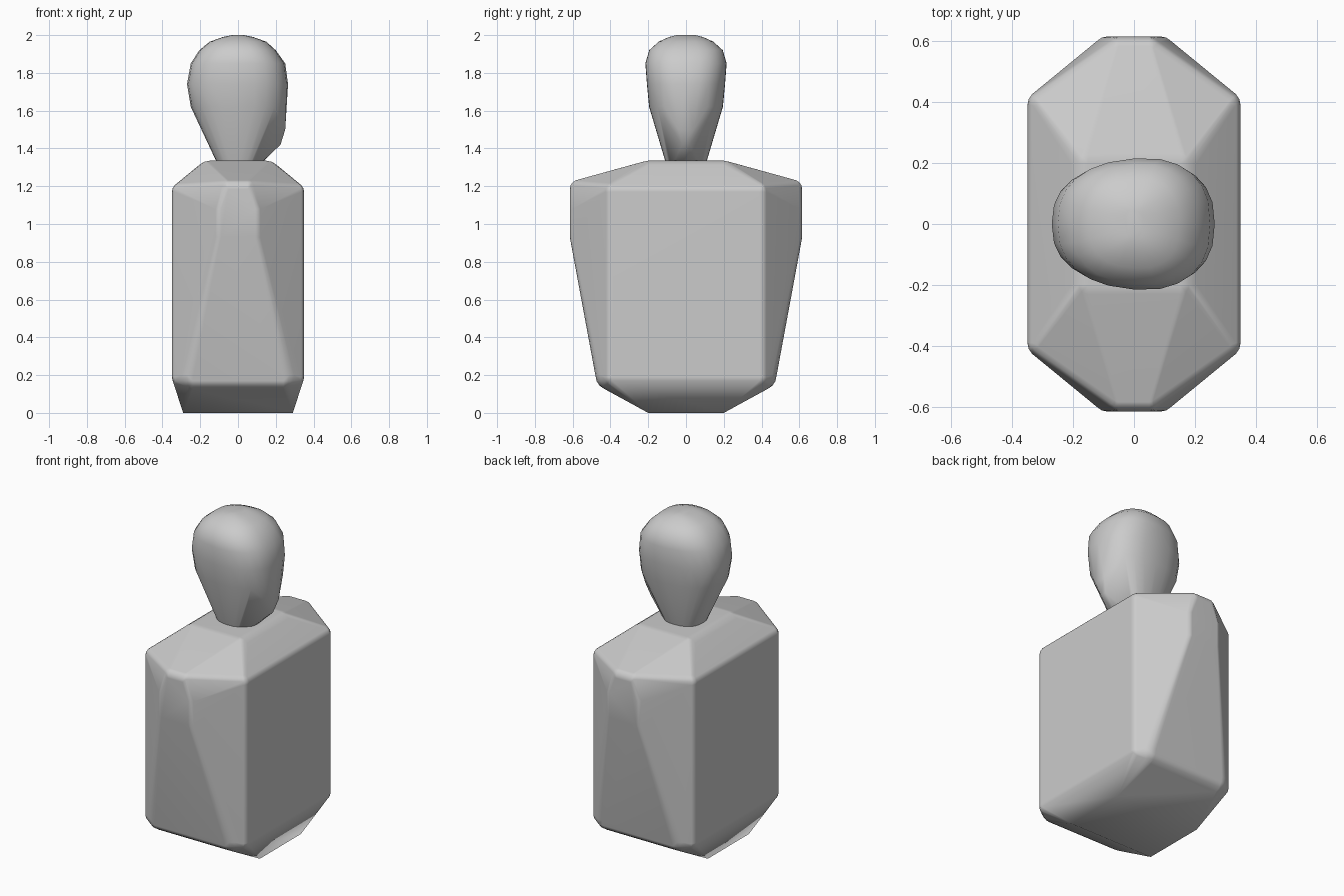
import bpy, bmesh, math
from mathutils import Vector, Matrix

if "Cube" in bpy.data.objects:
    bpy.data.objects.remove(bpy.data.objects["Cube"])

grey = bpy.data.materials.new("plain_grey")
grey.use_nodes = True
grey.diffuse_color = (0.6, 0.6, 0.6, 1)
grey.node_tree.nodes["Principled BSDF"].inputs["Base Color"].default_value = (0.6, 0.6, 0.6, 1)


def hull_object(name, bm, angle):
    """Wrap the points in a convex skin, merge flat faces and shade it."""
    result = bmesh.ops.convex_hull(bm, input=bm.verts[:], use_existing_faces=False)
    loose = {v for v in result["geom_interior"] + result["geom_unused"]
             if isinstance(v, bmesh.types.BMVert)}
    loose |= {v for v in bm.verts if not v.link_faces}
    bmesh.ops.delete(bm, geom=list(loose), context="VERTS")
    bmesh.ops.dissolve_limit(bm, angle_limit=math.radians(1),
                             verts=bm.verts[:], edges=bm.edges[:])
    bmesh.ops.recalc_face_normals(bm, faces=bm.faces[:])
    mesh = bpy.data.meshes.new(name)
    bm.to_mesh(mesh)
    bm.free()
    mesh.materials.append(grey)
    obj = bpy.data.objects.new(name, mesh)
    bpy.context.collection.objects.link(obj)
    bpy.ops.object.select_all(action="DESELECT")
    obj.select_set(True)
    bpy.context.view_layer.objects.active = obj
    bpy.ops.object.shade_smooth_by_angle(angle=math.radians(angle))
    return obj


# Body: rounded corners mirrored to all four quarters (x, y, z, radius)
corners = [
    (0.24, 0.40, 0.20, 0.08),    # lower front
    (0.30, 0.39, 0.19, 0.05),    # lower side
    (0.09, 0.575, 0.93, 0.04),   # chest ridge
    (0.09, 0.575, 1.08, 0.04),
    (0.05, 0.565, 1.185, 0.05),  # shoulder tip
    (0.30, 0.39, 1.17, 0.05),    # upper side
    (0.15, 0.20, 1.255, 0.08),   # top plateau
]
bm = bmesh.new()
for sx in (-1, 1):
    for sy in (-1, 1):
        bm.verts.new((0.29 * sx, 0.2 * sy, 0))
        for x, y, z, r in corners:
            bmesh.ops.create_uvsphere(bm, u_segments=16, v_segments=8, radius=r,
                                      matrix=Matrix.Translation((x * sx, y * sy, z)))
bmesh.ops.delete(bm, geom=bm.faces[:], context="FACES_KEEP_BOUNDARY")
bmesh.ops.delete(bm, geom=bm.edges[:], context="EDGES_FACES") if bm.edges else None
body_points = [v.co.copy() for v in bm.verts]
bm.free()
if len(body_points) < 100:
    # Rebuild the corner balls directly as loose points
    body_points = []
    for sx in (-1, 1):
        for sy in (-1, 1):
            body_points.append(Vector((0.29 * sx, 0.2 * sy, 0)))
            for x, y, z, r in corners:
                for i in range(9):
                    a = math.pi * i / 8
                    for j in range(16):
                        b = math.pi * j / 8
                        body_points.append(Vector((
                            x * sx + r * math.sin(a) * math.cos(b),
                            y * sy + r * math.sin(a) * math.sin(b),
                            z + r * math.cos(a))))
bm = bmesh.new()
for p in body_points:
    bm.verts.new(p)
bmesh.ops.remove_doubles(bm, verts=bm.verts[:], dist=0.0005)
body = hull_object("body", bm, 35)
body.modifiers.new("even_shading", "WEIGHTED_NORMAL").keep_sharp = True

# Head: stacked rounded rings (z, back x, face x, half width)
rings = [
    (1.30, -0.10, 0.10, 0.10),
    (1.335, -0.11, 0.11, 0.11),
    (1.62, -0.25, 0.255, 0.195),
    (1.74, -0.27, 0.265, 0.207),
    (1.85, -0.25, 0.25, 0.215),
    (1.92, -0.205, 0.20, 0.195),
    (1.965, -0.15, 0.15, 0.145),
    (1.99, -0.08, 0.08, 0.09),
    (2.0, -0.03, 0.03, 0.05),
]
bm = bmesh.new()
for z, back, face, half in rings:
    for i in range(24):
        a = math.tau * i / 24
        c, s = math.cos(a), math.sin(a)
        x = math.copysign(abs(c) ** 0.8, c)
        y = math.copysign(abs(s) ** 0.8, s)
        px = (back + face) / 2 + (face - back) / 2 * x
        bm.verts.new((px, half * y * (1 + 0.4 * min(px, 0.05)), z))
# Chin
for side in (-1, 1):
    bm.verts.new((0.225, 0.02 * side, 1.42))
    bm.verts.new((0.25, 0.04 * side, 1.50))
hull_object("head", bm, 60)
